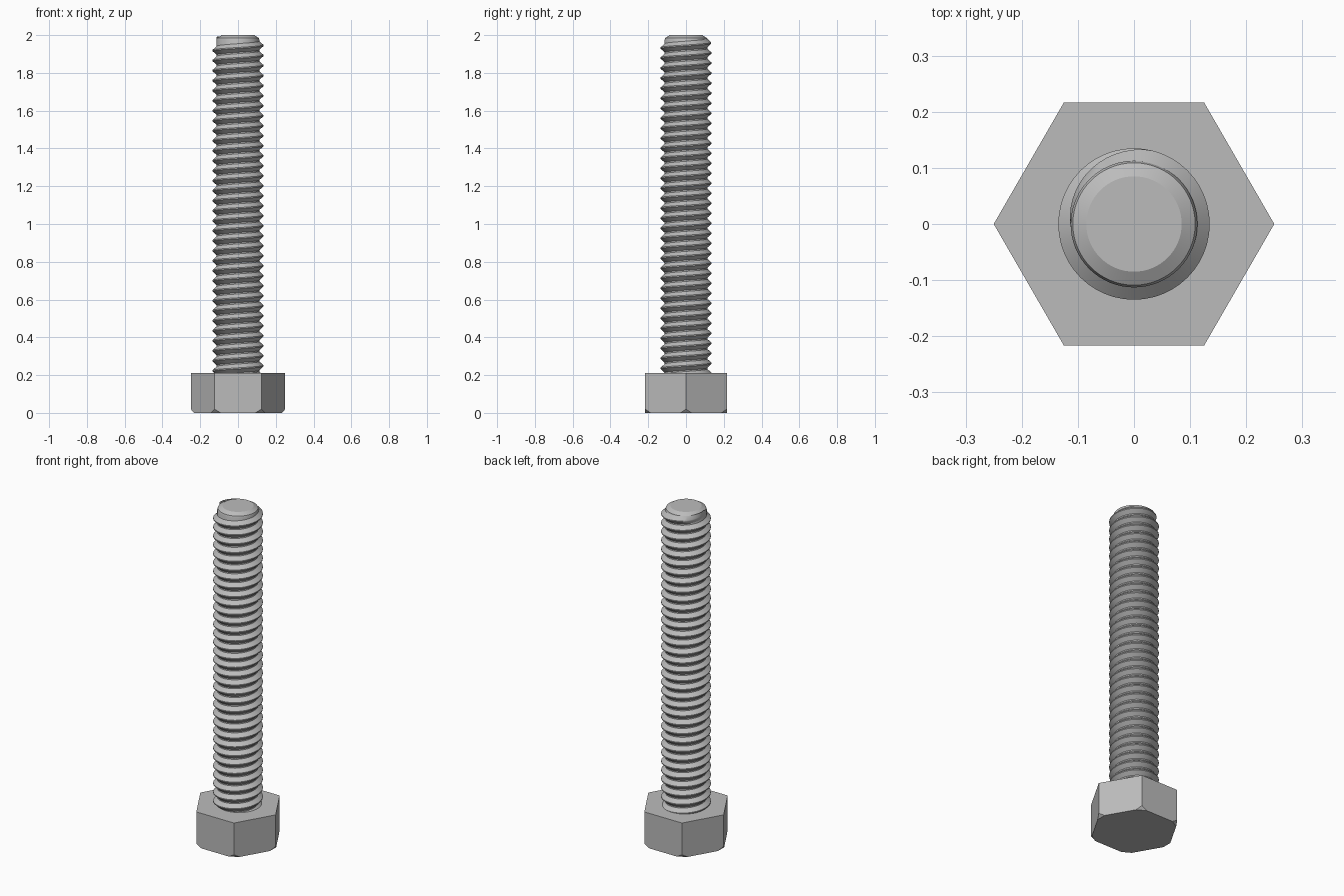
import bpy, bmesh
from math import cos, sin, pi, radians
from mathutils import Vector

cube = bpy.data.objects.get("Cube")
if cube:
    bpy.data.objects.remove(cube, do_unlink=True)

HEAD_R, HEAD_H = 0.25, 0.21
CORE_R, CREST_R = 0.113, 0.135
PITCH, STEPS = 0.053, 48

steel = bpy.data.materials.new("steel_grey")
steel.use_nodes = True
steel.diffuse_color = (0.5, 0.5, 0.5, 1)
steel.node_tree.nodes["Principled BSDF"].inputs["Base Color"].default_value = steel.diffuse_color


def finish(name, bm, smooth=False):
    bmesh.ops.recalc_face_normals(bm, faces=bm.faces)
    mesh = bpy.data.meshes.new(name)
    bm.to_mesh(mesh)
    bm.free()
    mesh.materials.append(steel)
    obj = bpy.data.objects.new(name, mesh)
    bpy.context.collection.objects.link(obj)
    if smooth:
        bpy.ops.object.select_all(action="DESELECT")
        obj.select_set(True)
        bpy.context.view_layer.objects.active = obj
        bpy.ops.object.shade_smooth_by_angle(angle=radians(30))
    return obj


def ring(bm, radius, z, count):
    return [bm.verts.new((radius * cos(2 * pi * i / count),
                          radius * sin(2 * pi * i / count), z)) for i in range(count)]


def lathe(bm, profile, count):
    rings = [ring(bm, r, z, count) for r, z in profile]
    for low, high in zip(rings, rings[1:]):
        for i in range(count):
            j = (i + 1) % count
            bm.faces.new((low[i], low[j], high[j], high[i]))
    bm.faces.new(rings[0][::-1])
    bm.faces.new(rings[-1])


# Hexagonal head with its lower corners cut at a slant
bm = bmesh.new()
lathe(bm, [(HEAD_R, 0), (HEAD_R, HEAD_H)], 6)
for i in range(6):
    a = i * pi / 3
    out = Vector((cos(a), sin(a), 0))
    cut = bmesh.ops.bisect_plane(
        bm, geom=bm.verts[:] + bm.edges[:] + bm.faces[:],
        plane_co=out * (HEAD_R - 0.017), plane_no=out * 0.02 - Vector((0, 0, 0.017)),
        clear_outer=True)
    edges = [e for e in cut["geom_cut"] if isinstance(e, bmesh.types.BMEdge)]
    bmesh.ops.holes_fill(bm, edges=edges, sides=0)
finish("hex_head", bm)

# Round core with a bevelled tip
bm = bmesh.new()
lathe(bm, [(CORE_R, HEAD_H - 0.02), (CORE_R, 1.975), (0.109, 1.986), (0.085, 2.0)], 64)
finish("shank_core", bm, smooth=True)

# Right-handed helical thread that fades out at the tip
bm = bmesh.new()
last = round(STEPS * 190 / 360)
first = last - round((1.973 - HEAD_H + PITCH / 2) / PITCH * STEPS)
fade = STEPS * 110 / 360
previous = None
for k in range(first, last + 1):
    a = 2 * pi * k / STEPS
    z = 1.945 + PITCH * k / STEPS
    size = min(1, (last - k) / fade)
    root = CORE_R - 0.001
    crest = root + (CREST_R - root) * size
    section = [(root, -0.024), (crest, -0.003), (crest, 0.003), (root, 0.024)]
    row = [bm.verts.new((r * cos(a), r * sin(a), z + dz)) for r, dz in section]
    if previous:
        for i in range(3):
            bm.faces.new((previous[i], row[i], row[i + 1], previous[i + 1]))
        bm.faces.new((previous[3], row[3], row[0], previous[0]))
    else:
        bm.faces.new(row)
    previous = row
bm.faces.new(previous[::-1])
finish("thread", bm, smooth=True)
